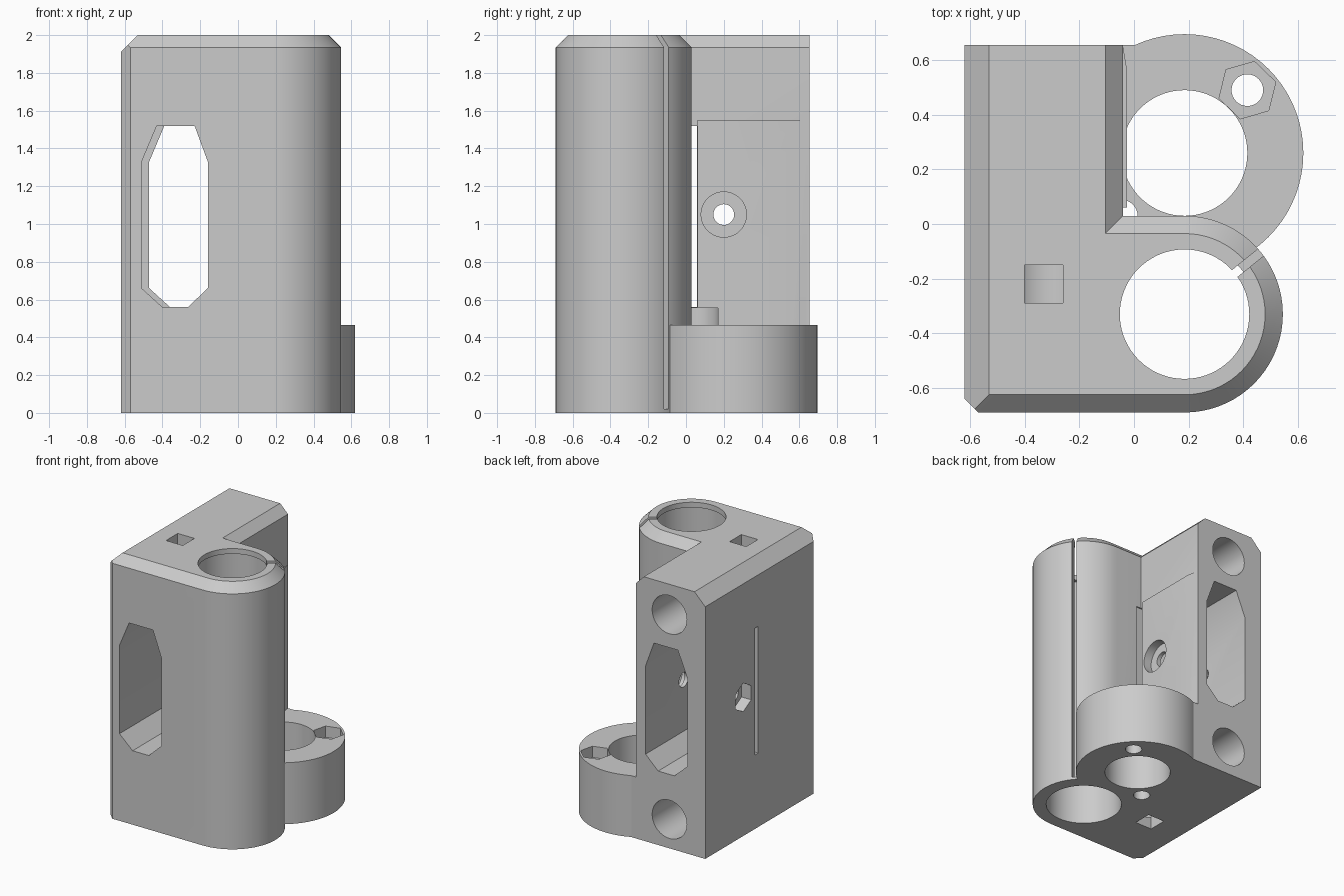
import bpy, bmesh, math
from mathutils import Matrix, Vector

if "Cube" in bpy.data.objects:
    bpy.data.objects.remove(bpy.data.objects["Cube"])

grey = bpy.data.materials.new("Plain grey")
grey.use_nodes = True
grey.diffuse_color = (0.6, 0.6, 0.6, 1)
grey.node_tree.nodes["Principled BSDF"].inputs["Base Color"].default_value = (0.6, 0.6, 0.6, 1)

AXES = {"x": Matrix(((0, 0, 1), (1, 0, 0), (0, 1, 0))),   # profile in y, z
        "y": Matrix(((1, 0, 0), (0, 0, 1), (0, 1, 0))),   # profile in x, z
        "z": Matrix.Identity(3)}                          # profile in x, y
MARGIN = 0.2
ROD_TOP, ROD_LOW = 1.77, 0.22
BAR = (0.185, -0.33)
RING = (0.185, 0.26)


def loft(name, layers):
    """Solid through matching loops of points, capped at both ends."""
    bm = bmesh.new()
    rows = [[bm.verts.new(p) for p in layer] for layer in layers]
    n = len(rows[0])
    for a, b in zip(rows, rows[1:]):
        for i in range(n):
            j = (i + 1) % n
            bm.faces.new((a[i], a[j], b[j], b[i]))
    bm.faces.new(rows[0][::-1])
    bm.faces.new(rows[-1])
    bmesh.ops.recalc_face_normals(bm, faces=bm.faces)
    mesh = bpy.data.meshes.new(name)
    bm.to_mesh(mesh)
    bm.free()
    mesh.materials.append(grey)
    obj = bpy.data.objects.new(name, mesh)
    bpy.context.collection.objects.link(obj)
    return obj


def prism(name, profile, start, end, axis="z"):
    turn = AXES[axis]
    return loft(name, [[turn @ Vector((u, v, w)) for u, v in profile] for w in (start, end)])


def circle(centre, r, sides=72, turn=0):
    return [(centre[0] + r * math.cos(math.radians(turn) + math.tau * i / sides),
             centre[1] + r * math.sin(math.radians(turn) + math.tau * i / sides))
            for i in range(sides)]


def rect(u0, u1, v0, v1):
    return [(u0, v0), (u1, v0), (u1, v1), (u0, v1)]


def combine(target, tool, mode):
    mod = target.modifiers.new(mode.title(), "BOOLEAN")
    mod.operation, mod.solver, mod.object = mode, "EXACT", tool
    bpy.context.view_layer.objects.active = target
    bpy.ops.object.modifier_apply(modifier=mod.name)
    bpy.data.objects.remove(tool)


def body_outline(inset, z):
    pts = [(-0.62, 0.655), (-0.04 - inset, 0.655), (-0.04 - inset, 0.03 - inset)]
    for i in range(37):
        a = math.radians(90 - 5 * i)
        r = 0.36 - inset
        pts.append((BAR[0] + r * math.cos(a), BAR[1] + r * math.sin(a)))
    pts.append((-0.62, -0.69 + inset))
    return [(x, y, z) for x, y in pts]


# Main block with the bevelled top rim
body = loft("bracket_body", [body_outline(0, 0), body_outline(0, 1.935), body_outline(0.065, 2)])

# Low collar, its web and the thin pad on the inner wall
pad = [(-0.1, 0.06), (-0.025, 0.06), (-0.025, 0.56), (-0.04, 0.65), (-0.1, 0.65)]
for part in (prism("collar", circle(RING, 0.435), 0, 0.465),
             prism("collar_web", rect(-0.3, 0, 0, 0.655), 0, 0.465),
             prism("wall_pad", pad, 0.4, 1.55)):
    combine(body, part, "UNION")

# Bevels on the left top edge and front left corner
cuts = [prism("top_bevel", [(-0.62 - MARGIN, 1.91 - MARGIN), (-0.53 + MARGIN, 2 + MARGIN),
                            (-0.62 - MARGIN, 2 + MARGIN)], -1, 1, "y"),
        prism("corner_bevel", [(-0.57 + MARGIN, -0.69 - MARGIN), (-0.62 - MARGIN, -0.64 + MARGIN),
                               (-0.62 - MARGIN, -0.69 - MARGIN)], -1, 3)]

# Upright bore with a narrower top lip, and its clamping slit
cuts += [prism("bore", circle(BAR, 0.265), -1, 1.96),
         prism("bore_lip", circle(BAR, 0.237), 1.9, 3)]
slit = prism("clamp_slit", rect(0.2, 0.6, -0.016, 0.016), 0.02, 3)
slit.data.transform(Matrix.Translation((*BAR, 0)) @ Matrix.Rotation(math.radians(39), 4, "Z"))
cuts.append(slit)

# Collar bore, screw holes and nut seats
far, near = (0.415, 0.49), (-0.045, 0.03)
cuts += [prism("collar_bore", circle(RING, 0.23), -1, 0.465),
         prism("far_screw", circle(far, 0.058, 32), -1, 1),
         prism("far_nut", circle(far, 0.108, 6, 16), 0.38, 0.6),
         prism("near_screw", circle(near, 0.058, 32), -1, 0.5),
         prism("near_nut", circle(near, 0.14, 48), 0.465, 0.555)]

# Window running front to back, offset in its rear half
window = [(-0.43, 1.52), (-0.23, 1.52), (-0.16, 1.33), (-0.16, 0.66),
          (-0.265, 0.56), (-0.40, 0.56), (-0.51, 0.66), (-0.51, 1.33)]
cuts += [prism("window_front", window, -1, 0.04, "y"),
         prism("window_rear", [(u + 0.04, v) for u, v in window], 0.035, 1, "y")]

# Blind rod holes from the back, with square openings above and below
for z, low, high in ((ROD_TOP, ROD_TOP, 3), (ROD_LOW, -1, ROD_LOW)):
    cuts += [prism("rod_hole", circle((-0.32, z), 0.145), -0.5, 1, "y"),
             prism("square_hole", rect(-0.4, -0.26, -0.29, -0.15), low, high)]

# Cross slot, cross screw, its counterbore and nut seat
cross = (0.2, 1.05)
cuts += [prism("cross_slot", rect(0.022, 0.058, 0.56, 1.52), -1, 0, "x"),
         prism("cross_screw", circle(cross, 0.055, 32), -1, 0.1, "x"),
         prism("counterbore", circle(cross, 0.12, 48), -0.09, 0.1, "x"),
         prism("cross_nut", circle(cross, 0.108, 6, 30), -1, -0.54, "x")]

for cutter in cuts:
    combine(body, cutter, "DIFFERENCE")

bpy.ops.object.select_all(action="DESELECT")
body.select_set(True)
bpy.context.view_layer.objects.active = body
bpy.ops.object.shade_smooth_by_angle(angle=math.radians(25))
